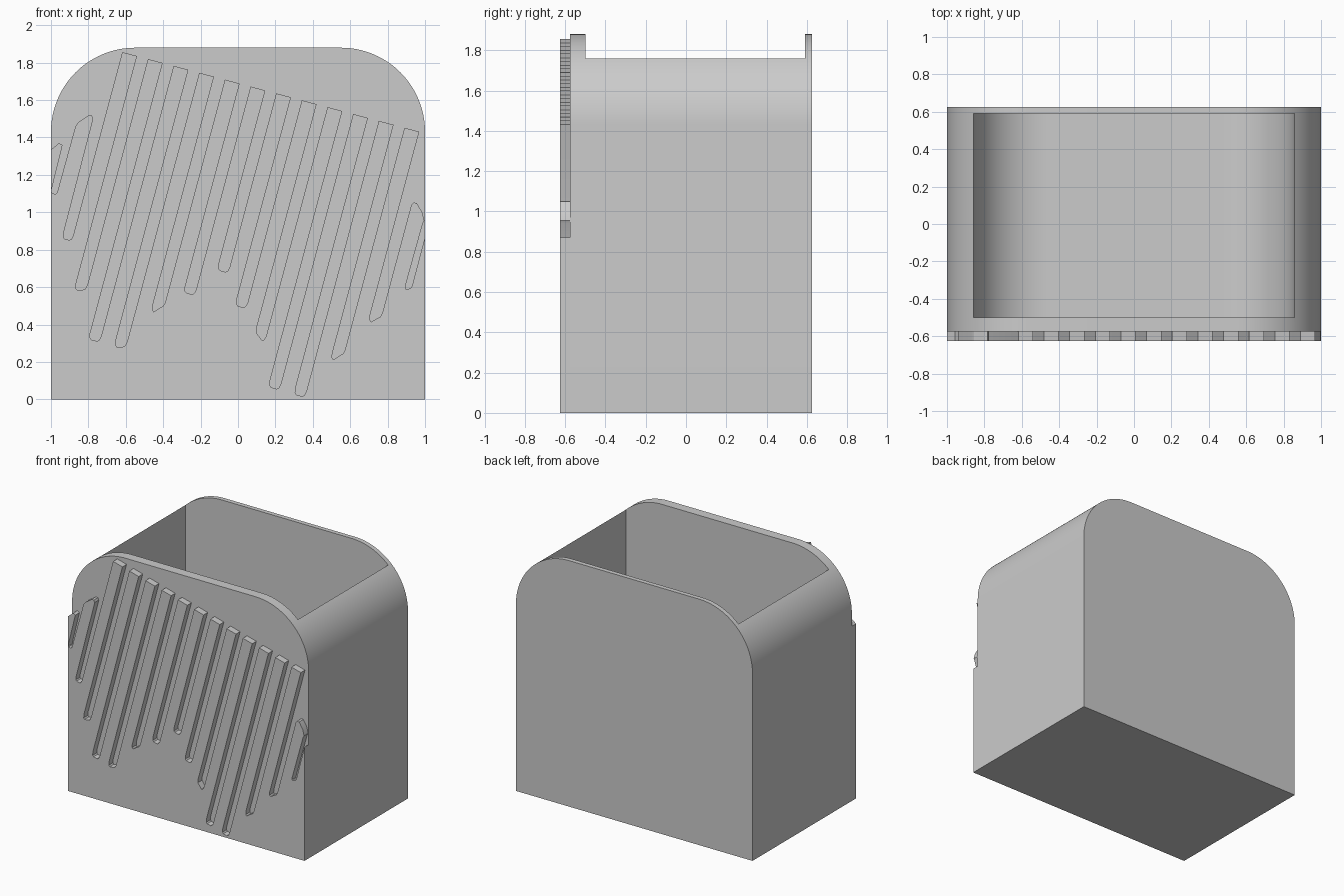
import bpy, bmesh, math

old = bpy.data.objects.get("Cube")
if old:
    bpy.data.objects.remove(old, do_unlink=True)

# One plain grey material
grey = bpy.data.materials.new("plain_grey")
grey.use_nodes = True
colour = (0.6, 0.6, 0.6, 1.0)
grey.diffuse_color = colour
grey.node_tree.nodes["Principled BSDF"].inputs["Base Color"].default_value = colour


def prism(name, profile, y0, y1):
    """Extrude an (x, z) outline from y0 to y1."""
    bm = bmesh.new()
    face = bm.faces.new([bm.verts.new((x, y0, z)) for x, z in profile])
    new = bmesh.ops.extrude_face_region(bm, geom=[face])["geom"]
    bmesh.ops.translate(bm, vec=(0, y1 - y0, 0),
                        verts=[v for v in new if isinstance(v, bmesh.types.BMVert)])
    bmesh.ops.recalc_face_normals(bm, faces=bm.faces)
    mesh = bpy.data.meshes.new(name)
    bm.to_mesh(mesh)
    bm.free()
    mesh.materials.append(grey)
    obj = bpy.data.objects.new(name, mesh)
    bpy.context.collection.objects.link(obj)
    return obj


def arc(cx, cz, r, start, end, n=32):
    angles = [math.radians(start + (end - start) * i / n) for i in range(n + 1)]
    return [(cx + r * math.cos(a), cz + r * math.sin(a)) for a in angles]


# Bin body with rounded upper corners
R = 0.45
outer = ([(-1, 0), (1, 0)] + arc(1 - R, 1.88 - R, R, 0, 90)
         + arc(R - 1, 1.88 - R, R, 90, 180))
body = prism("bin_body", outer, -0.575, 0.625)

# Open cavity with a trough-shaped floor
W, FLOOR, r = 0.857, 0.14, 0.4
inner = ([(W, 2.2), (-W, 2.2)] + arc(r - W, FLOOR + r, r, 180, 270)
         + arc(W - r, FLOOR + r, r, 270, 360))
cavity = prism("cavity", inner, -0.50, 0.59)
cut = body.modifiers.new("Cavity", 'BOOLEAN')
cut.operation = 'DIFFERENCE'
cut.solver = 'EXACT'
cut.object = cavity
bpy.context.view_layer.objects.active = body
bpy.ops.object.modifier_apply(modifier=cut.name)
bpy.data.objects.remove(cavity, do_unlink=True)

# Raised front panel: slanted fingers separated by slots of varying depth
S, C = math.sin(math.radians(15)), math.cos(math.radians(15))
PITCH, WIDTH, FIRST, TOP = 0.142, 0.0815, -1.078, 1.633


def slanted(u, v):
    """Point at distance u across and v along the fingers."""
    return (u * C + v * S, -u * S + v * C)


# Height of each slot's end, and how far the end rises to the right
slots = [(1.10, 0), (0.855, 0), (0.585, 0.01), (0.315, 0), (0.28, 0.01),
         (0.48, 0.035), (0.565, 0), (0.685, 0), (0.495, 0), (0.33, -0.025),
         (0.06, 0), (0.02, 0), (0.225, 0.035), (0.425, 0.03), (0.59, 0.01)]
# Slot sides that differ from the regular spacing
left_sides = {0: -1.253, 1: -1.131}
right_sides = {14: 0.742}

panel = [(-1, 0), (-1, 1.335), (-0.957, 1.37), (-0.938, 1.36)]
for i, (z, rise) in enumerate(slots):
    left = left_sides.get(i, FIRST + (i - 2) * PITCH + WIDTH)
    right = right_sides.get(i, FIRST + (i - 1) * PITCH)
    c = (right - left) * 0.25
    v = (z + (left + right) / 2 * S) / C
    lo, hi = v - rise / 2, v + rise / 2
    # Rounded slot end
    panel += [slanted(left, lo + 2 * c), slanted(left + c * 0.35, lo + c * 0.5),
              slanted(left + c, lo), slanted(right - c, hi),
              slanted(right - c * 0.35, hi + c * 0.5), slanted(right, hi + 2 * c)]
    # Finger end
    if i == 0:
        panel += [(-0.869, 1.46), (-0.855, 1.48), (-0.80, 1.517),
                  (-0.782, 1.517), (-0.774, 1.50)]
    elif i <= 12:
        panel += [slanted(right, TOP), slanted(right + WIDTH, TOP)]
    elif i == 13:
        panel += [(0.926, 1.037), (0.938, 1.052), (0.955, 1.05),
                  (0.985, 1.0), (0.996, 0.955), (0.988, 0.94)]
panel += [(1, 0.87), (1, 0)]
front_panel = prism("front_panel", panel, -0.625, -0.575)

# Smooth curves, sharp edges
bpy.ops.object.select_all(action='DESELECT')
for obj in (body, front_panel):
    obj.select_set(True)
bpy.context.view_layer.objects.active = body
bpy.ops.object.shade_smooth_by_angle(angle=math.radians(20))
